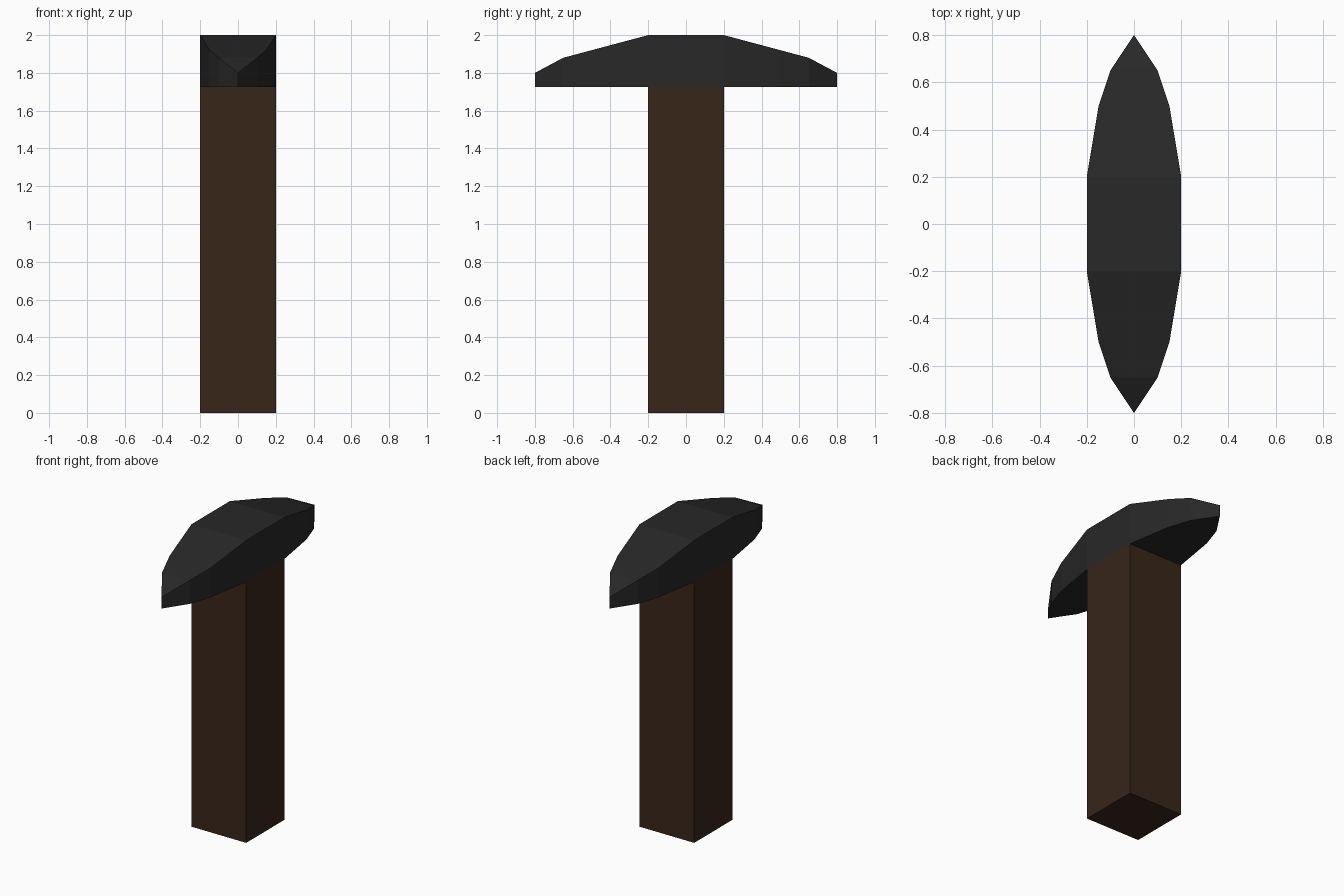
import bpy, bmesh

if "Cube" in bpy.data.objects:
    bpy.data.objects.remove(bpy.data.objects["Cube"])


def material(name, rgb):
    m = bpy.data.materials.new(name)
    m.diffuse_color = (*rgb, 1)
    m.use_nodes = True
    m.node_tree.nodes["Principled BSDF"].inputs["Base Color"].default_value = m.diffuse_color
    return m


def add_object(name, bm, mat):
    bmesh.ops.recalc_face_normals(bm, faces=bm.faces)
    me = bpy.data.meshes.new(name)
    bm.to_mesh(me)
    bm.free()
    me.materials.append(mat)
    ob = bpy.data.objects.new(name, me)
    bpy.context.collection.objects.link(ob)
    return ob


iron = material("dark_iron", (0.021, 0.021, 0.021))
wood = material("dark_wood", (0.04, 0.019, 0.010))
HEAD_Z = 1.725

# Handle: square post
bm = bmesh.new()
bmesh.ops.create_cube(bm, size=1)
for v in bm.verts:
    v.co.x *= 0.4
    v.co.y *= 0.4
    v.co.z = (v.co.z + 0.5) * HEAD_Z
add_object("handle", bm, wood)

# Head: stations of (y, half width, top height), mirrored front to back
half = [(0.2, 0.2, 2.0), (0.35, 0.175, 1.96), (0.5, 0.15, 1.92),
        (0.65, 0.1, 1.88), (0.8, 0.0, 1.8)]
stations = [(-y, w, z) for y, w, z in reversed(half)] + half

bm = bmesh.new()
rings = []
for y, w, z in stations:
    corners = [(-w, HEAD_Z), (w, HEAD_Z), (w, z), (-w, z)]
    rings.append([bm.verts.new((x, y, h)) for x, h in corners])
for a, b in zip(rings, rings[1:]):
    for i in range(4):
        j = (i + 1) % 4
        bm.faces.new((a[i], a[j], b[j], b[i]))
# Close the pointed tips
bmesh.ops.remove_doubles(bm, verts=bm.verts, dist=0.0001)
add_object("pick_head", bm, iron)
